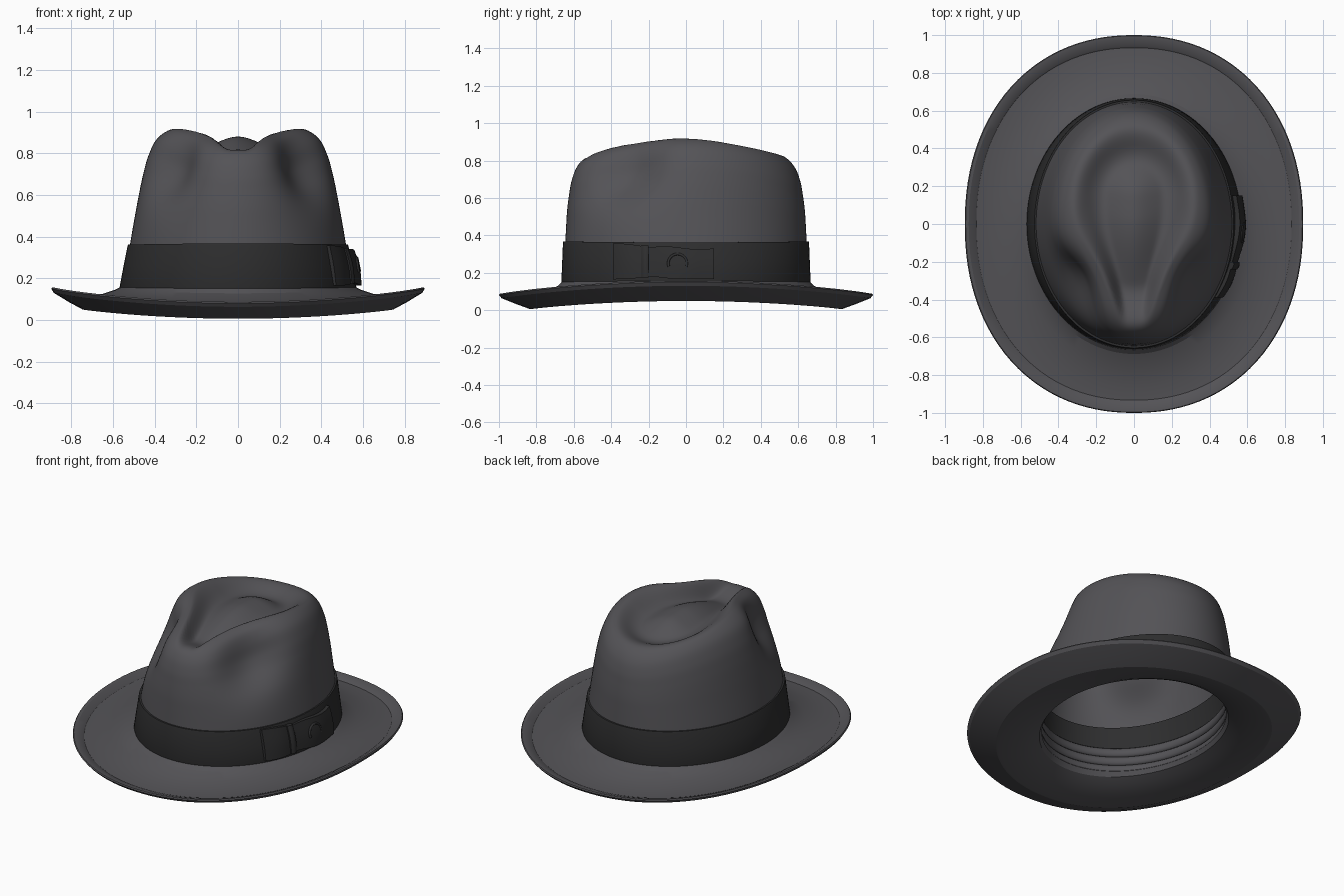
import bpy, bmesh, math
from mathutils import Vector

if "Cube" in bpy.data.objects:
    bpy.data.objects.remove(bpy.data.objects["Cube"])

SEG = 112


def material(name, rgb):
    m = bpy.data.materials.new(name)
    m.diffuse_color = (*rgb, 1)
    m.use_nodes = True
    m.node_tree.nodes["Principled BSDF"].inputs["Base Color"].default_value = m.diffuse_color
    return m


FELT = material("grey_felt", (0.088, 0.086, 0.094))
RIBBON = material("black_ribbon", (0.027, 0.027, 0.028))


def smooth(t):
    t = min(1, max(0, t))
    return t * t * (3 - 2 * t)


def finish(name, bm, mat, angle=40):
    bmesh.ops.remove_doubles(bm, verts=bm.verts, dist=0.0005)
    bmesh.ops.recalc_face_normals(bm, faces=bm.faces)
    me = bpy.data.meshes.new(name)
    bm.to_mesh(me)
    bm.free()
    me.materials.append(mat)
    ob = bpy.data.objects.new(name, me)
    bpy.context.collection.objects.link(ob)
    bpy.ops.object.select_all(action='DESELECT')
    ob.select_set(True)
    bpy.context.view_layer.objects.active = ob
    bpy.ops.object.shade_smooth_by_angle(angle=math.radians(angle))
    return ob


def loft(name, rings, mat, closed=True, shape=None, angle=40):
    """Oval rings (rx, ry, z at sides, z at front and back) joined by quads."""
    bm = bmesh.new()
    rows = []
    for rx, ry, zs, zf in rings:
        n = 2 + 0.17 * smooth((rx - 0.58) / 0.25)  # wide rings are fuller ovals
        row = []
        for i in range(SEG):
            a = 2 * math.pi * i / SEG
            c, s = math.cos(a), math.sin(a)
            f = (abs(c) ** n + abs(s) ** n) ** (-1 / n)
            p = Vector((rx * c * f, ry * s * f, zs + (zf - zs) * s * s))
            row.append(bm.verts.new(shape(p) if shape else p))
        rows.append(row)
    pairs = list(zip(rows, rows[1:])) + ([(rows[-1], rows[0])] if closed else [])
    for r, q in pairs:
        for i in range(SEG):
            j = (i + 1) % SEG
            bm.faces.new((r[i], r[j], q[j], q[i]))
    return finish(name, bm, mat, angle)


def spline(pts, n):
    """Smooth curve through the profile points."""
    vs = [Vector(p) for p in pts]
    out = []
    for i in range(len(vs) - 1):
        a, b, c, d = vs[max(i - 1, 0)], vs[i], vs[i + 1], vs[min(i + 2, len(vs) - 1)]
        for k in range(n):
            t = k / n
            out.append(b + (c - a) * t / 2 + (a - 2.5 * b + 2 * c - d / 2) * t * t
                       + (1.5 * (b - c) + (d - a) / 2) * t ** 3)
    return out + [vs[-1]]


def crown_shape(p):
    x, y, z = p
    # ridge line falls away to front and back
    d = abs(y + 0.05)
    roof = 0.926 - (0.11 * (d / 0.6) ** 2.4 if y > -0.05 else 0.42 * d * d)
    if z > 0.37:
        z = 0.37 + (z - 0.37) * (roof - 0.37) / 0.555
    # teardrop groove in the top around a low central mound
    if z > 0.6:
        if y > 0.15:
            e = math.hypot(x / 0.34, (y - 0.15) / 0.38)
            fade = 1
        else:
            e = abs(x) / (0.08 + 0.26 * smooth((y + 0.6) / 0.72))
            fade = smooth((y + 0.57) / 0.25)
        mound = 0.07 * (1 - smooth(e / 0.7)) * smooth((y + 0.4) / 0.45)
        z -= fade * (0.115 * (1 - smooth((e - 0.4) / 0.6)) - mound)
    # pinched dents on both front corners
    g = math.exp(-((abs(x) - 0.33) / 0.15) ** 2 - ((y + 0.33) / 0.23) ** 2
                 - ((z - 0.76) / 0.19) ** 2)
    return Vector((x - math.copysign(0.085 * g, x), y + 0.085 * g, z - 0.05 * g))


# Crown shell
profile = [(.55, .65, .13), (.535, .65, .25), (.517, .645, .37), (.495, .64, .5),
           (.478, .635, .6), (.459, .625, .7), (.435, .612, .79), (.395, .585, .87),
           (.33, .535, .915), (.25, .44, .925), (.165, .3, .925), (.08, .15, .925),
           (0, 0, .925)]
crown = loft("crown", [(r[0], r[1], r[2], r[2]) for r in spline(profile, 6)],
             FELT, False, crown_shape, 60)
shell = crown.modifiers.new("thickness", 'SOLIDIFY')
shell.thickness = 0.018
shell.offset = -1

# Brim with a stitched, upturned edge
loft("brim", [(.53, .635, .165, .165), (.56, .66, .16, .155), (.59, .688, .145, .128),
              (.65, .75, .125, .1), (.76, .86, .115, .073), (.835, .933, .128, .068),
              (.841, .94, .134, .073), (.875, .98, .154, .086), (.891, .996, .157, .087),
              (.896, 1.0, .15, .08), (.884, .985, .13, .063), (.81, .91, .085, .033),
              (.745, .835, .05, .006), (.735, .825, .049, .006), (.62, .73, .06, .03),
              (.55, .655, .078, .055), (.502, .608, .095, .082), (.488, .592, .12, .112)],
     FELT, angle=18)

# Ribbon around the crown
loft("hat_band", [(.53, .64, .155, .155), (.566, .664, .15, .15), (.568, .666, .158, .158),
                  (.549, .662, .26, .26), (.530, .658, .355, .36), (.527, .656, .362, .367),
                  (.507, .64, .362, .367)], RIBBON, angle=35)

# Lining band and folded rolls inside the opening
loft("sweatband", [(.518, .626, .27, .27), (.5, .615, .27, .27),
                   (.479, .611, .41, .41), (.493, .622, .41, .41)], RIBBON)
for k in range(3):
    z = 0.135 + 0.055 * k
    rings = []
    for j in range(10):
        a = math.pi * j / 5
        w = 0.022 * math.cos(a)
        h = z + 0.03 * math.sin(a)
        rings.append((.512 - .003 * k + w, .613 + w, h, h))
    loft(f"inner_roll_{k + 1}", rings, FELT, angle=60)


def band_point(y, z, off):
    """Point on the right side of the ribbon, raised by off."""
    rx = .568 - .041 * (z - .155) / .21 + off
    ry = .664 + off
    return Vector((rx * math.sqrt(1 - (y / ry) ** 2), y, z))


def bow_piece(name, y0, y1, height, lift):
    """Padded ribbon patch; height and lift are functions of 0..1 along it."""
    bm = bmesh.new()
    n, m = 16, 10
    grid = []
    for i in range(n + 3):
        u = min(1, max(0, (i - 1) / n))
        lo, hi = height(u)
        row = []
        for j in range(m + 3):
            v = min(1, max(0, (j - 1) / m))
            edge = i in (0, n + 2) or j in (0, m + 2)
            off = -0.01 if edge else lift(u) * (0.75 + 0.25 * math.sin(math.pi * v))
            row.append(bm.verts.new(band_point(y0 + (y1 - y0) * u, lo + (hi - lo) * v, off)))
        grid.append(row)
    for i in range(n + 2):
        for j in range(m + 2):
            bm.faces.new((grid[i][j], grid[i + 1][j], grid[i + 1][j + 1], grid[i][j + 1]))
    return finish(name, bm, RIBBON, 40)


# Flat side bow on the right
bow_piece("bow_front_loop", -.39, -.21,
          lambda u: (.165 + .012 * u * u, .357 - .02 * u * u),
          lambda u: .014 + .01 * math.sin(math.pi * u))
bow_piece("bow_rear_loop", -.21, .15,
          lambda u: (.18 - .014 * smooth(u * 2), .333 + .008 * math.sin(6 * u)),
          lambda u: .016 + .012 * math.sin(math.pi * u) ** 2 + .014 * u)
bow_piece("bow_knot", -.24, -.2,
          lambda u: (.175, .345),
          lambda u: .026 + .008 * math.sin(math.pi * u))

# Small curled fold on the rear loop
bm = bmesh.new()
rows = []
for i in range(17):
    a = math.radians(200 - 220 * i / 16)
    row = []
    for j in range(8):
        b = 2 * math.pi * j / 8
        r = 0.05 + 0.007 * math.cos(b)
        row.append(bm.verts.new(band_point(-.045 + r * math.cos(a), .25 + r * math.sin(a),
                                           .029 + .009 * math.sin(b))))
    rows.append(row)
for r, q in zip(rows, rows[1:]):
    for j in range(8):
        k = (j + 1) % 8
        bm.faces.new((r[j], r[k], q[k], q[j]))
for cap in (rows[0], rows[-1]):
    bm.faces.new(cap)
finish("bow_curl", bm, RIBBON, 60)
